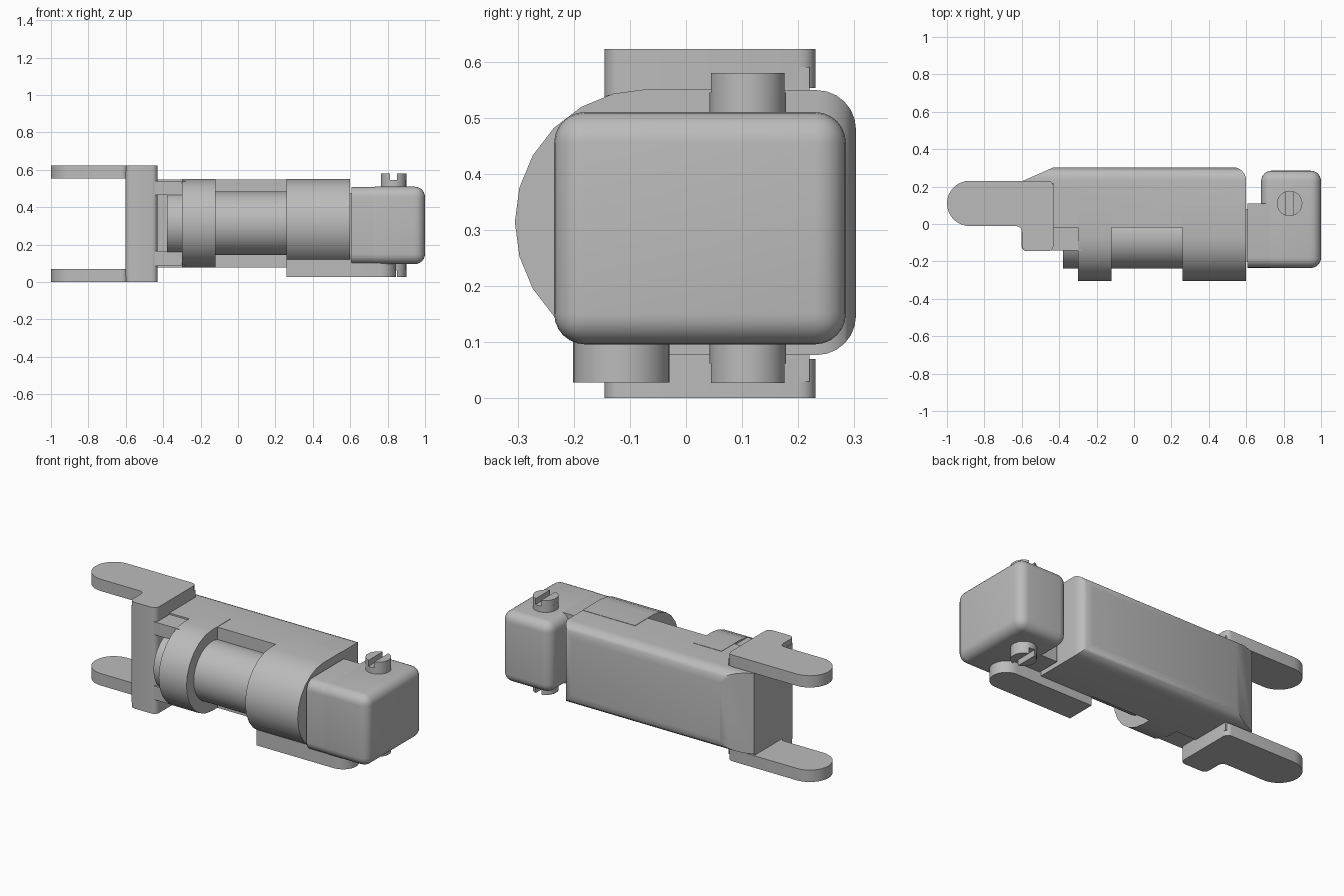
import bpy, bmesh, math
from mathutils import Vector

cube = bpy.data.objects.get("Cube")
if cube:
    bpy.data.objects.remove(cube)

metal = bpy.data.materials.new("grey_metal")
metal.use_nodes = True
colour = (0.5, 0.5, 0.5, 1)
metal.diffuse_color = colour
metal.node_tree.nodes["Principled BSDF"].inputs["Base Color"].default_value = colour


def finish(name, bm):
    bmesh.ops.recalc_face_normals(bm, faces=bm.faces[:])
    mesh = bpy.data.meshes.new(name)
    bm.to_mesh(mesh)
    bm.free()
    obj = bpy.data.objects.new(name, mesh)
    bpy.context.collection.objects.link(obj)
    mesh.materials.append(metal)
    bpy.ops.object.select_all(action='DESELECT')
    obj.select_set(True)
    bpy.context.view_layer.objects.active = obj
    bpy.ops.object.shade_smooth_by_angle(angle=math.radians(35))
    return obj


def prism(points, lo, hi, axis):
    """Extrude an outline: (x, y) along z, or (y, z) along x."""
    bm = bmesh.new()
    place = (lambda p, h: (p[0], p[1], h)) if axis == 'z' else (lambda p, h: (h, p[0], p[1]))
    face = bm.faces.new([bm.verts.new(place(p, lo)) for p in points])
    top = bmesh.ops.extrude_face_region(bm, geom=[face])["geom"]
    shift = Vector(place((0, 0), hi - lo))
    bmesh.ops.translate(bm, vec=shift, verts=[v for v in top if isinstance(v, bmesh.types.BMVert)])
    return bm


def block(x0, x1, y0, y1, z0, z1):
    return prism([(x0, y0), (x1, y0), (x1, y1), (x0, y1)], z0, z1, 'z')


def round_edges(bm, radius, rule, segments=6):
    edges = [e for e in bm.edges if rule(e.verts[0].co, e.verts[1].co)]
    bmesh.ops.bevel(bm, geom=edges, offset=radius, segments=segments, profile=0.5, affect='EDGES')


def arc(cx, cy, r, start, end, steps):
    angles = [math.radians(start + (end - start) * i / steps) for i in range(steps + 1)]
    return [(cx + r * math.cos(a), cy + r * math.sin(a)) for a in angles]


MID = 0.314      # height of the barrel axis
AXIS_Y = -0.068  # depth of the barrel axis

# Main housing: rounded back, sloping corner at the bracket end
body = block(-0.6, 0.6, -0.02, 0.303, 0.077, 0.549)
round_edges(body, 0.07, lambda a, b: min(a.y, b.y) > 0.3 and max(a.x, b.x) > 0)
cut = bmesh.ops.bisect_plane(body, geom=body.verts[:] + body.edges[:] + body.faces[:],
                             plane_co=(-0.43, 0.303, 0), plane_no=(-0.075, 0.17, 0), clear_outer=True)
bmesh.ops.holes_fill(body, edges=[e for e in cut["geom_cut"] if isinstance(e, bmesh.types.BMEdge)])
finish("housing", body)

# Collars that hold the barrel
for name, x0, x1 in (("left_collar", 0.26, 0.6), ("right_collar", -0.3, -0.12)):
    outline = arc(AXIS_Y, MID, 0.237, 90, 270, 12)
    outline += [(0.1, MID - 0.237), (0.1, MID + 0.237)]
    finish(name, prism(outline, x0, x1, 'x'))

# Barrel
finish("barrel", prism(arc(AXIS_Y, MID, 0.17, 0, 352.5, 47), -0.38, 0.5, 'x'))

# Arms between the bracket and the collar
for name, z0, z1 in (("upper_arm", 0.465, 0.54), ("lower_arm", 0.085, 0.165)):
    finish(name, block(-0.5, -0.28, -0.142, 0.05, z0, z1))

# Bracket: two lugs joined by a web
lug = arc(-0.879, 0.11, 0.121, 90, 270, 16)
lug += arc(-0.63, -0.041, 0.03, 90, 0, 4)
lug += arc(-0.57, -0.115, 0.03, 180, 270, 4)
lug += arc(-0.46, -0.115, 0.03, 270, 360, 4)
lug += arc(-0.46, 0.201, 0.03, 0, 90, 4)
finish("upper_lug", prism(lug, 0.553, 0.622, 'z'))
finish("lower_lug", prism(lug, 0, 0.07, 'z'))
web = block(-0.602, -0.43, -0.145, 0.22, 0.03, 0.59)
round_edges(web, 0.03, lambda a, b: a.y < 0 and b.y < 0 and abs(a.z - b.z) > 0.1, 4)
finish("bracket_web", web)

# Rounded end block with a neck towards the housing
head = block(0.68, 1.0, -0.235, 0.285, 0.096, 0.51)
round_edges(head, 0.055, lambda a, b: True)
finish("end_block", head)
neck = block(0.608, 0.82, -0.234, 0.11, 0.097, 0.509)
round_edges(neck, 0.055, lambda a, b: a.y < 0 and b.y < 0 and abs(a.x - b.x) > 0.1)
finish("end_block_neck", neck)
finish("neck_joint", block(0.59, 0.62, -0.2, 0.08, 0.12, 0.475))

# Bar under the end block
bar = arc(0.76, -0.115, 0.086, -90, 90, 16) + [(0.26, -0.029), (0.26, -0.201)]
finish("lower_bar", prism(bar, 0.028, 0.13, 'z'))

# Slotted pins: a round base and two half-moon jaws
SX, SY, R = 0.832, 0.11, 0.068
half = math.degrees(math.acos(0.018 / R))
for side, base, jaw in (("upper", (0.48, 0.545), (0.545, 0.58)),
                        ("lower", (0.062, 0.12), (0.027, 0.062))):
    finish(side + "_pin", prism(arc(SX, SY, R, 0, 345, 23), *base, 'z'))
    for end, turn in (("left", 0), ("right", 180)):
        finish(f"{side}_pin_{end}_jaw", prism(arc(SX, SY, R, turn - half, turn + half, 12), *jaw, 'z'))
